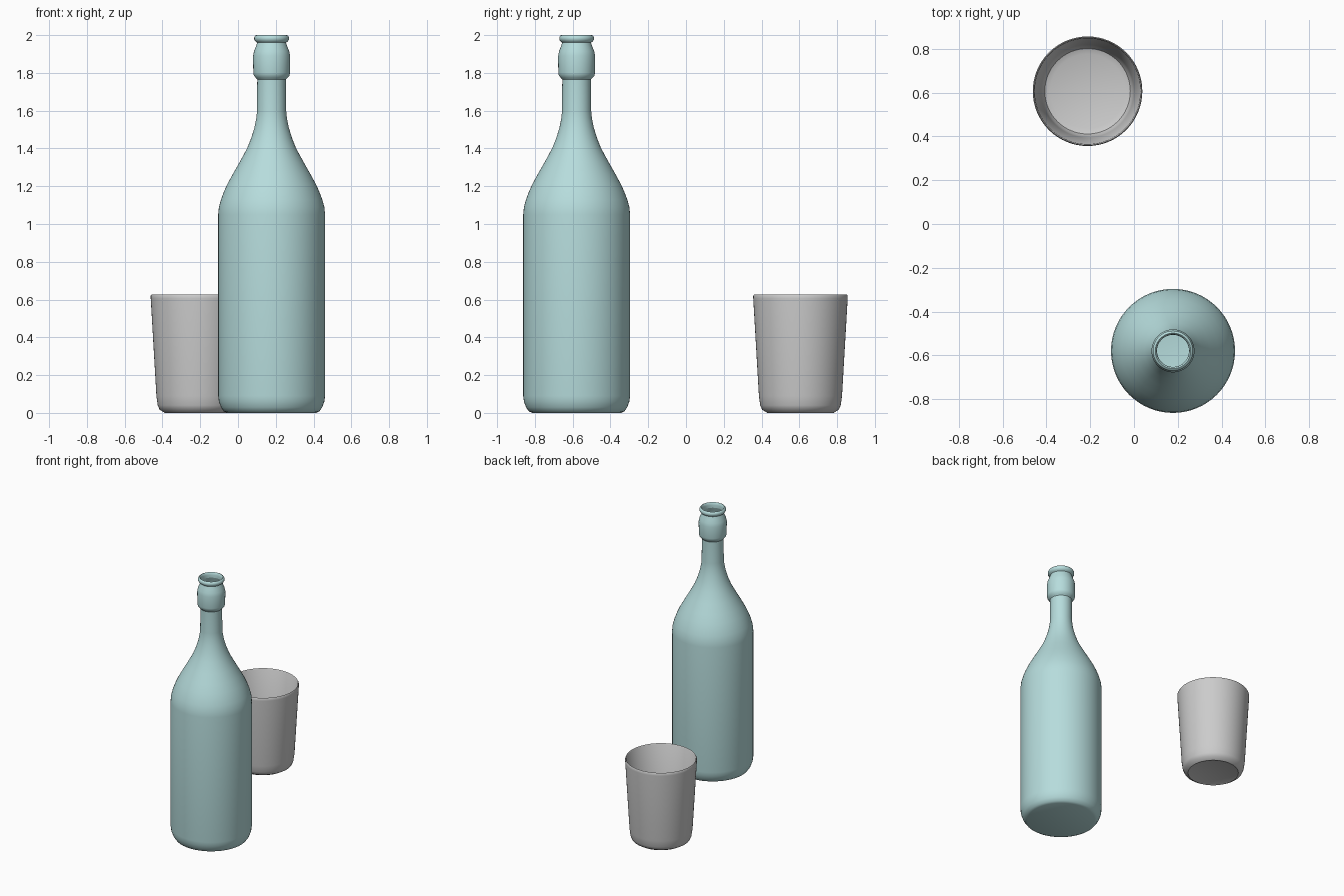
import bpy
import math

if "Cube" in bpy.data.objects:
    bpy.data.objects.remove(bpy.data.objects["Cube"])


def lathe(name, profile, centre, steps=64, angle=40):
    """Revolve (radius, z) points about a vertical axis; radius 0 makes a pole."""
    verts, faces, rings = [], [], []
    for r, z in profile:
        n = 1 if r == 0 else steps
        rings.append([len(verts) + i for i in range(n)])
        for i in range(n):
            a = 2 * math.pi * i / steps
            verts.append((r * math.cos(a), r * math.sin(a), z))
    for lo, hi in zip(rings, rings[1:]):
        for i in range(steps):
            j = (i + 1) % steps
            if len(lo) == 1:
                faces.append((lo[0], hi[j], hi[i]))
            elif len(hi) == 1:
                faces.append((lo[i], lo[j], hi[0]))
            else:
                faces.append((lo[i], lo[j], hi[j], hi[i]))
    mesh = bpy.data.meshes.new(name)
    mesh.from_pydata(verts, [], faces)
    obj = bpy.data.objects.new(name, mesh)
    obj.location = (*centre, 0)
    bpy.context.collection.objects.link(obj)
    bpy.ops.object.select_all(action='DESELECT')
    obj.select_set(True)
    bpy.context.view_layer.objects.active = obj
    bpy.ops.object.shade_smooth_by_angle(angle=math.radians(angle))
    return obj


# Bottle: thin blown shell, open at the mouth with a rolled lip
bottle = lathe("bottle", [
    (0, 0.005), (0.235, 0.0), (0.253, 0.008), (0.268, 0.03), (0.279, 0.06), (0.283, 0.09),
    (0.283, 1.05), (0.279, 1.09), (0.268, 1.13), (0.253, 1.17), (0.235, 1.21),
    (0.205, 1.265), (0.168, 1.33), (0.130, 1.40), (0.108, 1.455), (0.091, 1.51),
    (0.081, 1.56), (0.077, 1.60), (0.076, 1.765),
    # collar
    (0.083, 1.773), (0.094, 1.785), (0.097, 1.80), (0.098, 1.89), (0.093, 1.915),
    (0.083, 1.94), (0.076, 1.96),
    # lip
    (0.086, 1.967), (0.092, 1.977), (0.092, 1.988), (0.087, 1.997), (0.081, 2.0),
    (0.076, 1.995), (0.073, 1.98), (0.073, 1.96)], (0.178, -0.579))
mat = bpy.data.materials.new("pale_teal_glass")
mat.diffuse_color = (0.47, 0.72, 0.72, 1)
mat.use_nodes = True
mat.node_tree.nodes["Principled BSDF"].inputs["Base Color"].default_value = mat.diffuse_color
bottle.data.materials.append(mat)

# Tumbler: thin tapered wall with a bevelled foot
lathe("tumbler", [
    (0, 0.006), (0.165, 0.004), (0.175, 0.0), (0.203, 0.017), (0.213, 0.04), (0.220, 0.09),
    (0.250, 0.605), (0.250, 0.62), (0.246, 0.627), (0.241, 0.62),
    (0.212, 0.09), (0.205, 0.045), (0.195, 0.025), (0.170, 0.015), (0, 0.015)], (-0.212, 0.606))
